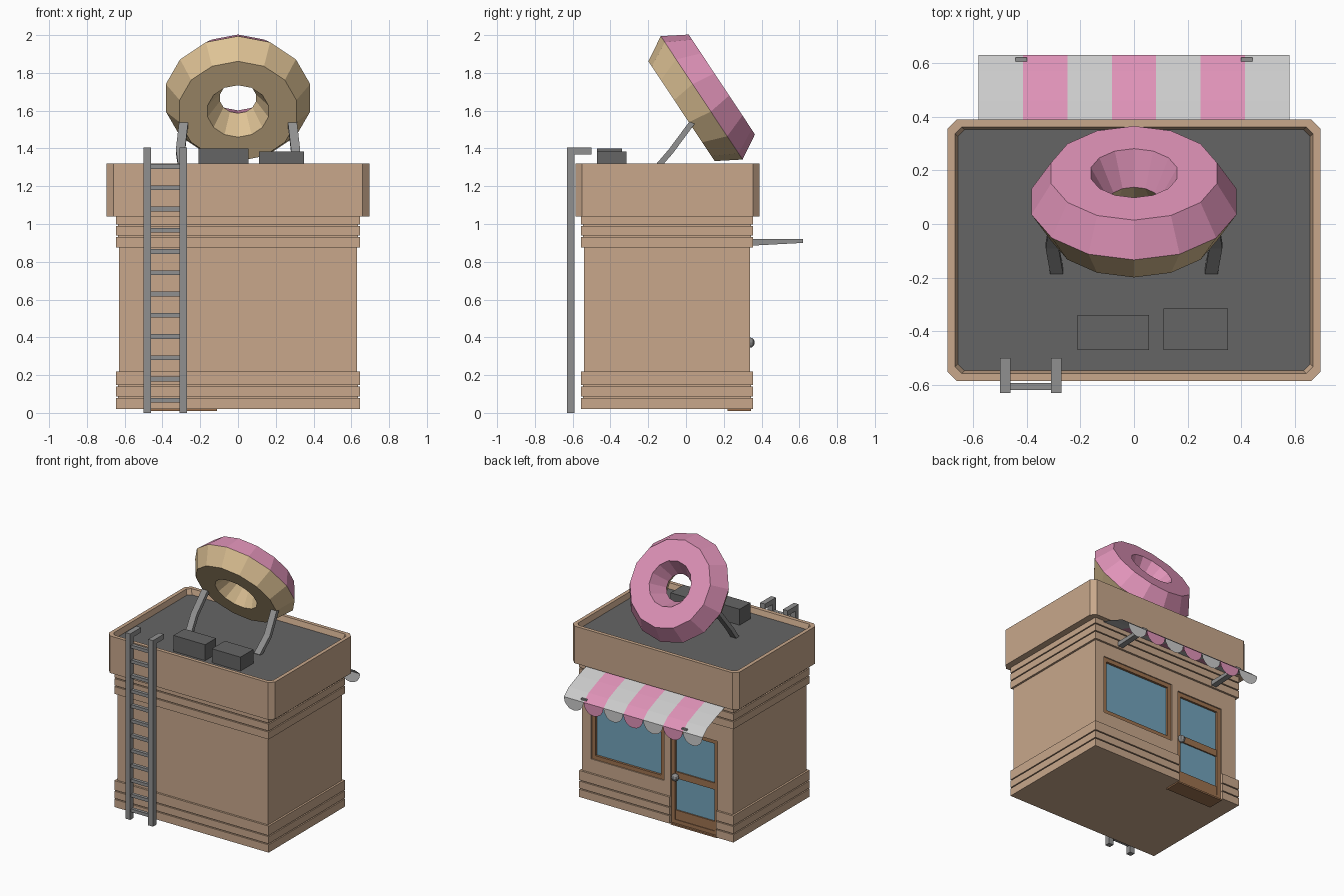
import bpy, bmesh, math
from mathutils import Vector, Matrix

if "Cube" in bpy.data.objects:
    bpy.data.objects.remove(bpy.data.objects["Cube"])


def mat(name, *rgb):
    m = bpy.data.materials.new(name)
    m.diffuse_color = (*rgb, 1)
    m.use_nodes = True
    m.node_tree.nodes["Principled BSDF"].inputs["Base Color"].default_value = m.diffuse_color
    return m


WALL = mat("wall_tan", .58, .39, .26)
WOOD = mat("wood_brown", .34, .17, .08)
GLASS = mat("glass_blue", .17, .37, .50)
PINK = mat("pink", .74, .29, .48)
WHITE = mat("white", .8, .8, .8)
DOUGH = mat("dough", .73, .54, .30)
DARK = mat("dark_grey", .13, .13, .13)
GREY = mat("mid_grey", .28, .28, .28)


def finish(name, bm, material, fix=True):
    if fix:
        bmesh.ops.recalc_face_normals(bm, faces=bm.faces)
    me = bpy.data.meshes.new(name)
    bm.to_mesh(me)
    bm.free()
    ob = bpy.data.objects.new(name, me)
    bpy.context.collection.objects.link(ob)
    me.materials.append(material)
    return ob


def loft(name, rings, material, caps=(True, True), fix=True):
    """Skin a list of equal-length closed loops."""
    bm = bmesh.new()
    vs = [[bm.verts.new(p) for p in r] for r in rings]
    for a, b in zip(vs, vs[1:]):
        for i in range(len(a)):
            j = (i + 1) % len(a)
            bm.faces.new((a[i], a[j], b[j], b[i]))
    if caps[0]:
        bm.faces.new(vs[0][::-1])
    if caps[1]:
        bm.faces.new(vs[-1])
    return finish(name, bm, material, fix)


def rect(hx, y0, y1, z, c=0):
    if not c:
        return [(-hx, y0, z), (hx, y0, z), (hx, y1, z), (-hx, y1, z)]
    return [(-hx + c, y0, z), (hx - c, y0, z), (hx, y0 + c, z), (hx, y1 - c, z),
            (hx - c, y1, z), (-hx + c, y1, z), (-hx, y1 - c, z), (-hx, y0 + c, z)]


def box(name, x0, x1, y0, y1, z0, z1, material):
    loop = [(x0, y0), (x1, y0), (x1, y1), (x0, y1)]
    return loft(name, [[(x, y, z) for x, y in loop] for z in (z0, z1)], material)


# Building walls with stepped trim bands
B, G = .015, .004
steps = [(.02, B), (.078, B), (.078, G), (.086, G), (.086, B), (.14, B), (.14, G), (.148, G),
         (.148, B), (.22, B), (.22, 0), (.875, 0), (.875, B), (.93, B), (.93, G), (.938, G),
         (.938, B), (.99, B), (.99, G), (.998, G), (.998, B), (1.06, B)]
walls = loft("walls", [rect(.63 + o, -.54 - o, .34 + o, z) for z, o in steps], WALL)

# Door and window openings
for cut in (box("door_cutter", -.50, -.11, .305, .5, -.1, .74, WALL),
            box("window_cutter", -.055, .555, .305, .5, .325, .77, WALL)):
    m = walls.modifiers.new("opening", 'BOOLEAN')
    m.operation, m.solver, m.object = 'DIFFERENCE', 'EXACT', cut
    bpy.context.view_layer.objects.active = walls
    bpy.ops.object.modifier_apply(modifier=m.name)
    bpy.data.objects.remove(cut)

# Parapet and roof
loft("parapet", [rect(.635, -.545, .345, 1.04, .01), rect(.695, -.585, .39, 1.04, .035),
                 rect(.695, -.585, .39, 1.32, .035), rect(.667, -.557, .362, 1.32, .025),
                 rect(.655, -.545, .35, 1.275, .025)], WALL, (True, False), False)
box("roof", -.66, .66, -.55, .355, 1.25, 1.28, DARK)


# Frame built from four bars
def frame(name, x0, x1, z0, z1, w, y0, y1):
    box(name + "_left", x0, x0 + w, y0, y1, z0, z1, WOOD)
    box(name + "_right", x1 - w, x1, y0, y1, z0, z1, WOOD)
    box(name + "_bottom", x0 + w, x1 - w, y0, y1, z0, z0 + w, WOOD)
    box(name + "_top", x0 + w, x1 - w, y0, y1, z1 - w, z1, WOOD)


# Window
frame("window_frame", -.055, .555, .325, .77, .03, .30, .332)
box("window_glass", -.03, .53, .30, .315, .35, .745, GLASS)

# Door, doorstep and knob
frame("door_frame", -.50, -.11, .02, .74, .03, .30, .33)
box("door_bottom_panel", -.47, -.14, .30, .325, .04, .12, WOOD)
box("door_middle_rail", -.47, -.14, .30, .325, .36, .41, WOOD)
box("door_glass", -.475, -.135, .30, .315, .11, .715, GLASS)
box("doorstep", -.50, -.11, .22, .345, .01, .022, WOOD)
bm = bmesh.new()
bmesh.ops.create_uvsphere(bm, u_segments=8, v_segments=6, radius=.028,
                          matrix=Matrix.Translation((-.145, .336, .372)))
finish("door_knob", bm, GREY)

# Striped awning: single sheet with scalloped hem
W = 1.16 / 7
for k in range(7):
    x0 = -.58 + k * W
    bm = bmesh.new()
    rows = [[bm.verts.new((x, y, z)) for x in (x0, x0 + W)]
            for y, z in ((.34, 1.035), (.46, .995), (.57, .95), (.63, .90))]
    for a, b in zip(rows, rows[1:]):
        bm.faces.new((a[0], a[1], b[1], b[0])[::-1])
    arc = [bm.verts.new((x0 + W / 2 - W / 2 * math.cos(math.pi * i / 8), .63,
                         .90 - W / 2 * math.sin(math.pi * i / 8))) for i in range(1, 8)]
    bm.faces.new([rows[-1][0], rows[-1][1]] + arc[::-1])
    finish(f"awning_stripe_{k + 1}", bm, PINK if k % 2 else WHITE)

# Awning brackets
for s in (-1, 1):
    loft("awning_bracket", [[(s * .42 + d, y, z) for y, z in
                             ((.34, .885), (.62, .90), (.62, .92), (.34, .92))]
                            for d in (-.022, .022)], GREY)

# Rooftop ring-shaped pastry: dough half behind, icing half in front
N = 14
axis = Vector((0, .833, .553)).normalized()
up = Vector((0, -axis.z, axis.y))
centre = Vector((0, .083, 1.668))


def ring(r, h):
    return [centre + axis * h + r * (up * math.cos(a) + Vector((1, 0, 0)) * math.sin(a))
            for a in (2 * math.pi * i / N for i in range(N))]


for name, h, m in (("pastry_dough", -.128, DOUGH), ("pastry_icing", .128, PINK)):
    rings = [ring(.392, 0), ring(.317, h), ring(.165, h), ring(.098, 0)]
    half = loft(name, rings, m, (False, False), False)
    # Point the outer wall away from the centre
    f = half.data.polygons[0]
    if f.normal.dot(f.center - centre) < 0:
        half.data.flip_normals()

# Bent support arms
for s in (-1, 1):
    path = [(.288, -.175, 1.275), (.305, -.08, 1.385), (.287, .035, 1.54)]
    loft("pastry_support", [[(s * (x + a), y - b * .75, z + b * .66) for a, b in
                             ((-.024, -.015), (.024, -.015), (.024, .015), (-.024, .015))]
                            for x, y, z in path], GREY)

# Roof units
box("roof_unit_a", -.21, .055, -.47, -.34, 1.27, 1.40, DARK)
box("roof_unit_b", .11, .35, -.47, -.315, 1.27, 1.385, DARK)

# Ladder
for x in (-.5, -.31):
    loft("ladder_rail", [[(x + d, y, z) for y, z in
                          ((-.63, 0), (-.59, 0), (-.59, 1.367), (-.50, 1.367),
                           (-.50, 1.405), (-.63, 1.405))] for d in (0, .04)], GREY)
for i in range(12):
    z = .067 + i * .1125
    box(f"ladder_rung_{i + 1}", -.465, -.305, -.618, -.593, z - .012, z + .012, GREY)
